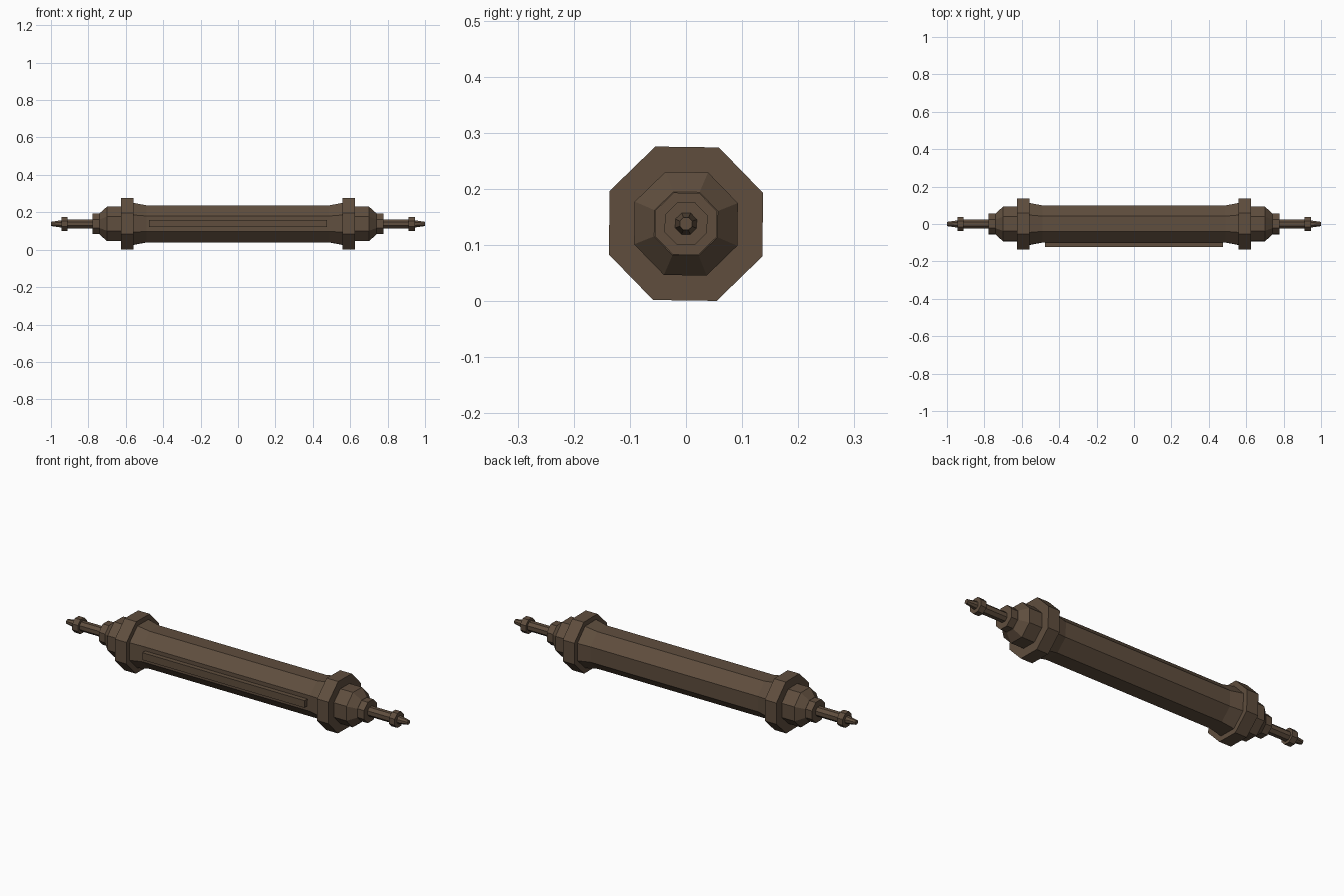
import bpy, bmesh, math

if "Cube" in bpy.data.objects:
    bpy.data.objects.remove(bpy.data.objects["Cube"])

CZ = 0.138          # height of the long axis
SIDES = 8

brown = bpy.data.materials.new("dark_brown")
brown.diffuse_color = (0.115, 0.076, 0.048, 1)
brown.use_nodes = True
brown.node_tree.nodes["Principled BSDF"].inputs["Base Color"].default_value = brown.diffuse_color


def finish(bm, name):
    bmesh.ops.recalc_face_normals(bm, faces=bm.faces)
    me = bpy.data.meshes.new(name)
    bm.to_mesh(me)
    bm.free()
    me.materials.append(brown)
    ob = bpy.data.objects.new(name, me)
    bpy.context.collection.objects.link(ob)
    return ob


def lathe(name, profile):
    """Eight-sided solid along x from (x, radius) pairs, with capped ends."""
    bm = bmesh.new()
    rings = []
    for x, r in profile:
        ring = []
        for k in range(SIDES):
            a = math.radians(22.5 - 0.8) + math.tau * k / SIDES
            ring.append(bm.verts.new((x, r * math.cos(a), CZ + r * math.sin(a))))
        rings.append(ring)
    for a, b in zip(rings, rings[1:]):
        for k in range(SIDES):
            n = (k + 1) % SIDES
            bm.faces.new((a[k], a[n], b[n], b[k]))
    bm.faces.new(rings[0])
    bm.faces.new(rings[-1])
    return finish(bm, name)


# central tube, flaring towards the flanges
lathe("body", [(-0.56, 0.121), (-0.49, 0.107), (0.49, 0.107), (0.56, 0.121)])

# parts repeated at both ends
END_PARTS = {
    "flange": [(0.558, 0.148), (0.626, 0.148)],
    "end_cap": [(0.62, 0.0995), (0.70, 0.0995), (0.74, 0.061)],
    "collar": [(0.735, 0.0595), (0.777, 0.0595)],
    "shaft": [(0.77, 0.0265), (0.915, 0.0265)],
    "small_collar": [(0.912, 0.041), (0.945, 0.041)],
    "tip": [(0.94, 0.0215), (1.0, 0.012)],
}
for side, s in (("right", 1), ("left", -1)):
    for part, prof in END_PARTS.items():
        lathe(f"{part}_{side}", [(s * x, r) for x, r in prof])

# raised rail on the front
bm = bmesh.new()
bmesh.ops.create_cube(bm, size=1)
for v in bm.verts:
    v.co = (v.co.x * 0.95, -0.108 + v.co.y * 0.03, 0.141 + v.co.z * 0.038)
finish(bm, "front_rail")
